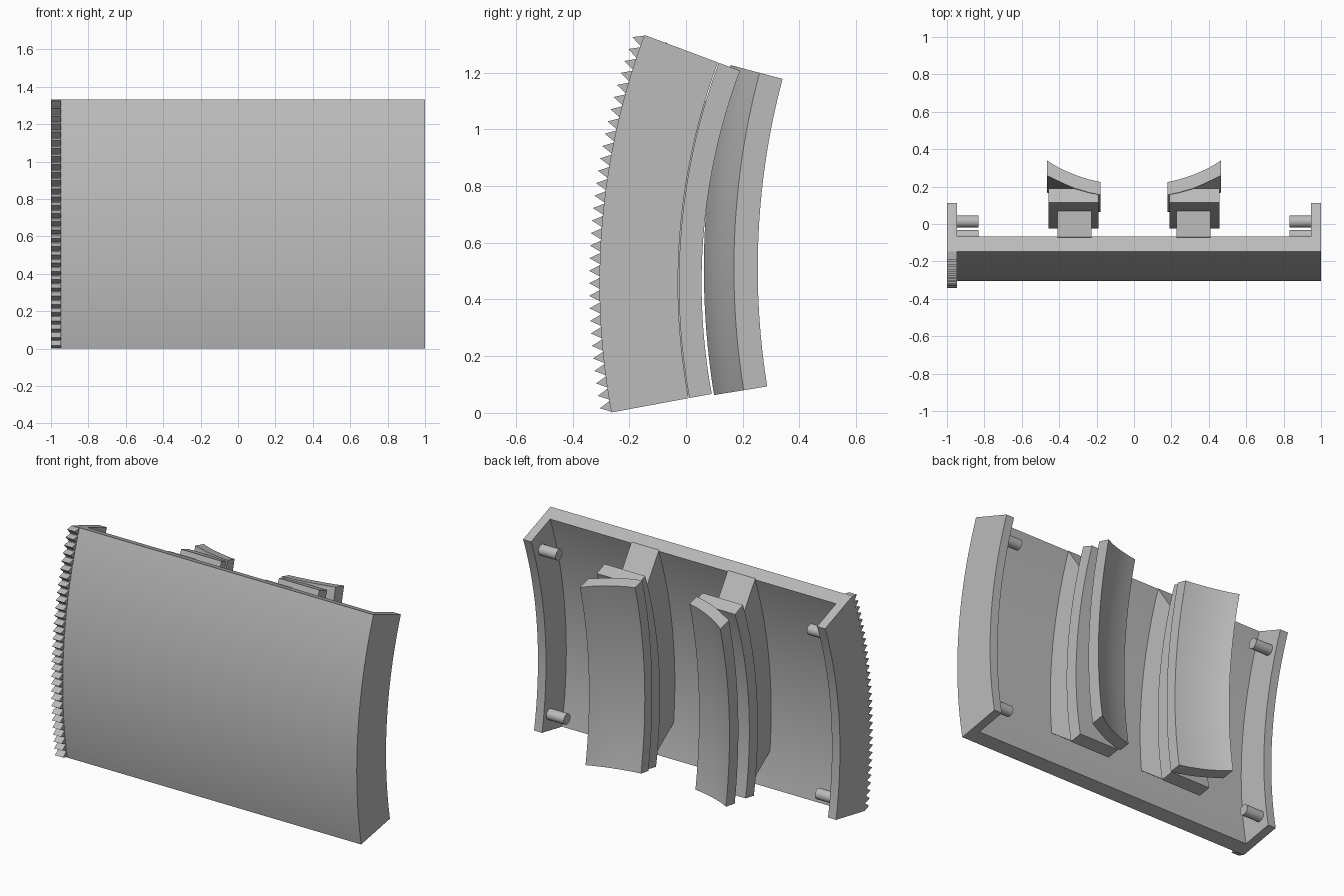
import bpy, bmesh
from math import sin, cos, radians

cube = bpy.data.objects.get("Cube")
if cube:
    bpy.data.objects.remove(cube, do_unlink=True)

grey = bpy.data.materials.new("light_grey")
grey.use_nodes = True
grey.diffuse_color = (0.5, 0.5, 0.5, 1)
grey.node_tree.nodes["Principled BSDF"].inputs["Base Color"].default_value = (0.5, 0.5, 0.5, 1)

PANEL_AXIS = (2.195, 0.457)    # y, z of the panel's curvature axis
CLIP_AXIS = (2.853, 0.509)     # y, z of the flared flanges' axis
LOW, HIGH = -10.5, 20.5        # angular span of the panel


def finish(name, bm, smooth=True):
    bmesh.ops.recalc_face_normals(bm, faces=bm.faces)
    mesh = bpy.data.meshes.new(name)
    bm.to_mesh(mesh)
    bm.free()
    mesh.materials.append(grey)
    obj = bpy.data.objects.new(name, mesh)
    bpy.context.collection.objects.link(obj)
    if smooth:
        bpy.ops.object.select_all(action="DESELECT")
        obj.select_set(True)
        bpy.context.view_layer.objects.active = obj
        bpy.ops.object.shade_smooth_by_angle(angle=radians(30))
    return obj


def on_arc(axis, x, r, deg):
    a = radians(deg)
    return (x, axis[0] - r * cos(a), axis[1] + r * sin(a))


def sweep(name, profile, axis=PANEL_AXIS, low=lambda r: LOW, high=lambda r: HIGH, steps=40):
    """Sweep an (x, radius) profile about the axis; the end angles may vary with radius."""
    bm = bmesh.new()
    rings = []
    for i in range(steps + 1):
        t = i / steps
        rings.append([bm.verts.new(on_arc(axis, x, r, low(r) + (high(r) - low(r)) * t))
                      for x, r in profile])
    n = len(profile)
    for a, b in zip(rings, rings[1:]):
        for j in range(n):
            k = (j + 1) % n
            bm.faces.new((a[j], a[k], b[k], b[j]))
    bm.faces.new(rings[0])
    bm.faces.new(rings[-1])
    return finish(name, bm)


def rect(x0, x1, r0, r1):
    return [(x0, r0), (x1, r0), (x1, r1), (x0, r1)]


def slant(at_panel, at_plate):
    return lambda r: at_plate + (at_panel - at_plate) * (r - 2.22) / 0.195


# Curved panel with its two end walls
half = [(1, 2.5), (1, 2.223), (0.947, 2.223), (0.947, 2.415)]
sweep("curved_panel", half + [(-x, r) for x, r in reversed(half)])

# Row of gripping teeth along the right front edge
TEETH = 31
pitch = (HIGH - LOW) / TEETH
bm = bmesh.new()
for i in range(TEETH):
    a = LOW + i * pitch
    corners = [(2.495, a), (2.537, a + pitch / 2), (2.495, a + pitch)]
    ends = [[bm.verts.new(on_arc(PANEL_AXIS, x, r, d)) for r, d in corners]
            for x in (-1, -0.947)]
    bm.faces.new(ends[0])
    bm.faces.new(ends[1])
    for j in range(3):
        k = (j + 1) % 3
        bm.faces.new((ends[0][j], ends[0][k], ends[1][k], ends[1][j]))
finish("edge_teeth", bm, smooth=False)

# Flared flange cross-section: concave back, then the underside
flange = [(0.465, 2.6), (0.43, 2.624), (0.39, 2.647), (0.345, 2.668), (0.3, 2.686),
          (0.24, 2.706), (0.18, 2.72), (0.18, 2.79), (0.24, 2.778), (0.31, 2.757),
          (0.36, 2.736), (0.41, 2.712), (0.465, 2.684)]

for side, s in (("left", 1), ("right", -1)):
    # Clip: slanted stem, back plate and flared flange
    sweep(side + "_clip_stem", rect(s * 0.228, s * 0.41, 2.42, 2.215),
          low=slant(-5.6, -10.3), high=slant(20.5, 16.8))
    sweep(side + "_clip_plate", rect(s * 0.19, s * 0.458, 2.22, 2.14))
    sweep(side + "_clip_flange", [(s * x, r) for x, r in flange], CLIP_AXIS,
          low=lambda r: -9.2, high=lambda r: 14.9)

    # Pegs on the inside of the end wall
    for level, y, z in (("upper", 0.013, 1.15), ("lower", -0.063, 0.137)):
        bm = bmesh.new()
        bmesh.ops.create_cone(bm, cap_ends=True, segments=32, radius1=0.032,
                              radius2=0.032, depth=0.13)
        for v in bm.verts:
            v.co = (s * 0.897 + v.co.z, y + v.co.x, z + v.co.y)
        finish(side + "_" + level + "_peg", bm)
